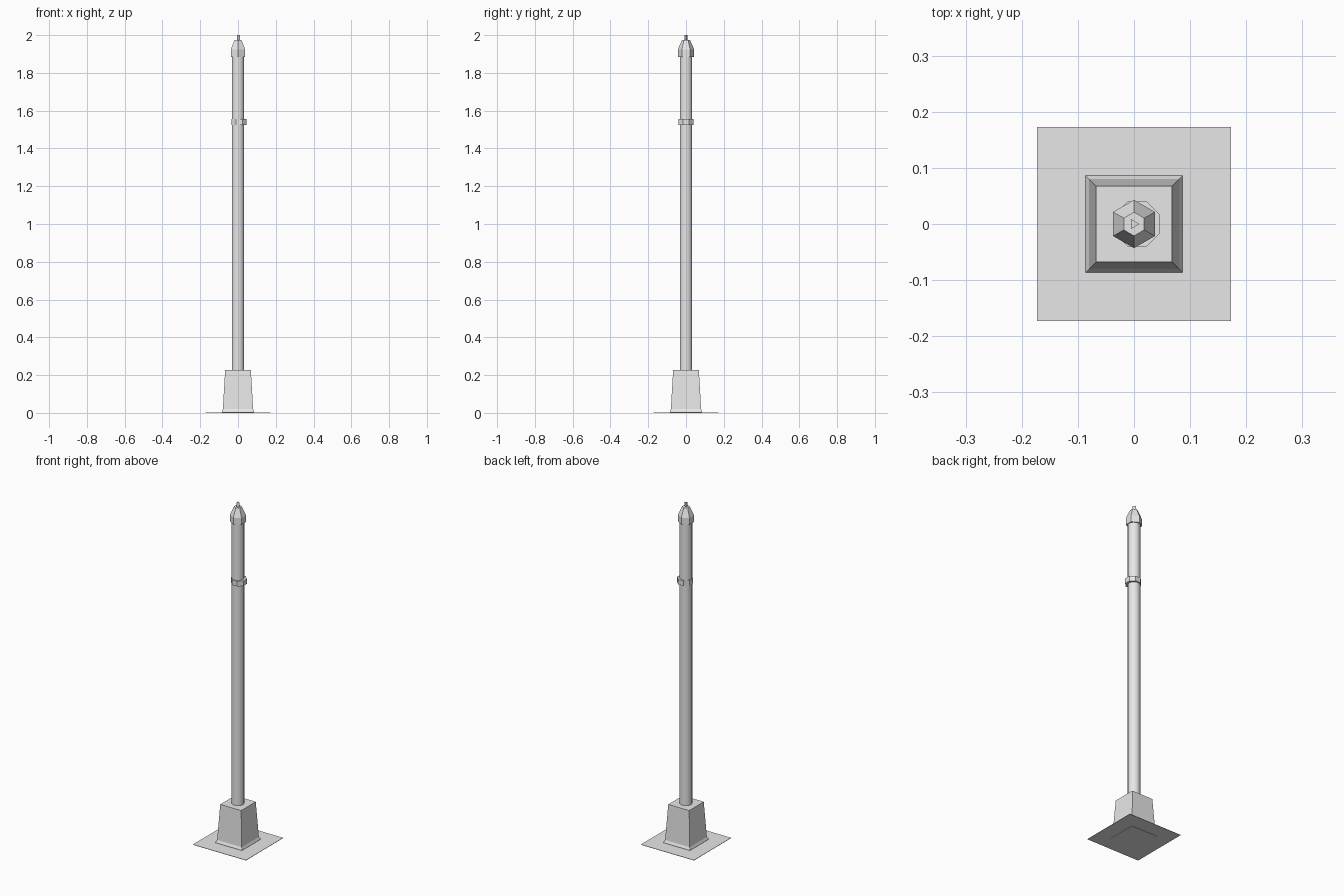
import bpy, bmesh, math
from math import cos, sin, pi

if "Cube" in bpy.data.objects:
    bpy.data.objects.remove(bpy.data.objects["Cube"])

grey = bpy.data.materials.new("light_grey")
grey.diffuse_color = (0.8, 0.8, 0.8, 1)
grey.use_nodes = True
grey.node_tree.nodes["Principled BSDF"].inputs["Base Color"].default_value = grey.diffuse_color


def loft(name, sides, rings, turn=0.0, cx=0.0, smooth=False):
    """Closed solid through polygon rings given as (corner radius, height)."""
    bm = bmesh.new()
    loops = []
    for r, z in rings:
        loops.append([bm.verts.new((cx + r * cos(turn + 2 * pi * i / sides),
                                    r * sin(turn + 2 * pi * i / sides), z))
                      for i in range(sides)])
    for a, b in zip(loops, loops[1:]):
        for i in range(sides):
            j = (i + 1) % sides
            bm.faces.new((a[i], a[j], b[j], b[i]))
    bm.faces.new(loops[0][::-1])
    bm.faces.new(loops[-1])
    mesh = bpy.data.meshes.new(name)
    bm.to_mesh(mesh)
    bm.free()
    mesh.materials.append(grey)
    ob = bpy.data.objects.new(name, mesh)
    bpy.context.collection.objects.link(ob)
    if smooth:
        bpy.ops.object.select_all(action='DESELECT')
        ob.select_set(True)
        bpy.context.view_layer.objects.active = ob
        bpy.ops.object.shade_smooth_by_angle(angle=math.radians(40))
    return ob


Q = math.sqrt(2)  # half width to corner radius of a square

# Thin ground plate
loft("ground_plate", 4, [(0.173 * Q, 0.002), (0.173 * Q, 0.004)], pi / 4)

# Tapered square plinth with a flared foot
loft("plinth", 4, [(0.086 * Q, 0.0), (0.086 * Q, 0.008), (0.080 * Q, 0.02),
                   (0.068 * Q, 0.228)], pi / 4)

# Round pole
loft("pole", 12, [(0.034, 0.22), (0.034, 1.89)], pi / 12, smooth=True)

# Offset collar band around the pole
loft("collar", 8, [(0.0435, 1.525), (0.0435, 1.555)], pi / 8, cx=0.006)

# Six-sided cap with sloped shoulders
loft("cap", 6, [(0.043, 1.885), (0.043, 1.925), (0.021, 1.975)], pi / 6)

# Three-sided tip
loft("tip", 3, [(0.010, 1.97), (0.010, 2.0)])
